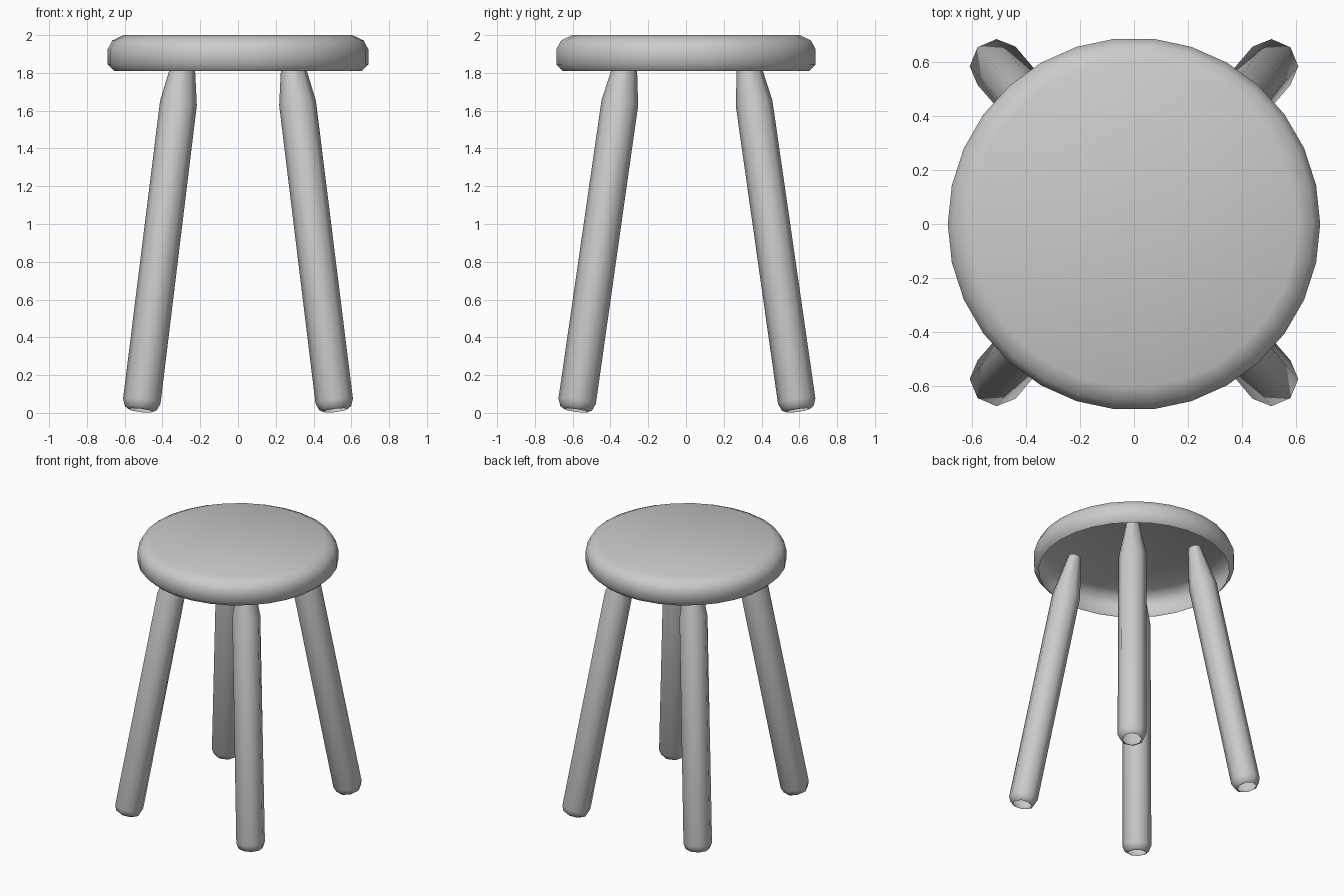
import bpy, bmesh, math
from mathutils import Vector

if "Cube" in bpy.data.objects:
    bpy.data.objects.remove(bpy.data.objects["Cube"])


def lathe(name, rings, sides, cap_top=False):
    """Skin horizontal or tilted rings given as (centre, radius, u axis, v axis)."""
    bm = bmesh.new()
    loops = []
    for c, r, u, v in rings:
        loop = []
        for i in range(sides):
            a = 2 * math.pi * i / sides
            loop.append(bm.verts.new(c + r * (math.cos(a) * u + math.sin(a) * v)))
        loops.append(loop)
    for lo, hi in zip(loops, loops[1:]):
        for i in range(sides):
            j = (i + 1) % sides
            bm.faces.new((lo[i], lo[j], hi[j], hi[i]))
    if cap_top:
        bm.faces.new(loops[-1])
    for f in bm.faces:
        f.smooth = True
    me = bpy.data.meshes.new(name)
    bm.to_mesh(me)
    bm.free()
    ob = bpy.data.objects.new(name, me)
    bpy.context.collection.objects.link(ob)
    bpy.context.view_layer.objects.active = ob
    ob.select_set(True)
    bpy.ops.object.shade_smooth_by_angle(angle=math.radians(60))
    ob.select_set(False)
    return ob


# Seat: rounded shell, open underneath
X, Y = Vector((1, 0, 0)), Vector((0, 1, 0))
seat_profile = [(0.655, 1.81), (0.69, 1.845), (0.69, 1.925), (0.665, 1.972), (0.605, 2.0)]
lathe("seat", [(Vector((0, 0, z)), r, X, Y) for r, z in seat_profile], 30, cap_top=True)

# Legs: splayed eight-sided tubes, rounded foot and tapered top
leg_profile = [(0.065, 0.013), (0.085, 0.025), (0.1, 0.062), (0.098, 1.64), (0.045, 1.945)]
OFFSET_Y = 0.005


def leg(name, sx, sy):
    foot = Vector((sx * 0.517, sy * 0.59 + OFFSET_Y, 0))
    slope = Vector((-sx * 0.123, -sy * 0.143, 1))
    axis = slope.normalized()
    u = (X - axis * X.dot(axis)).normalized()
    v = axis.cross(u)
    lathe(name, [(foot + slope * z, r, u, v) for r, z in leg_profile], 8)


for sy, depth in ((-1, "front"), (1, "back")):
    for sx, side in ((-1, "left"), (1, "right")):
        leg(f"{depth}_{side}_leg", sx, sy)
